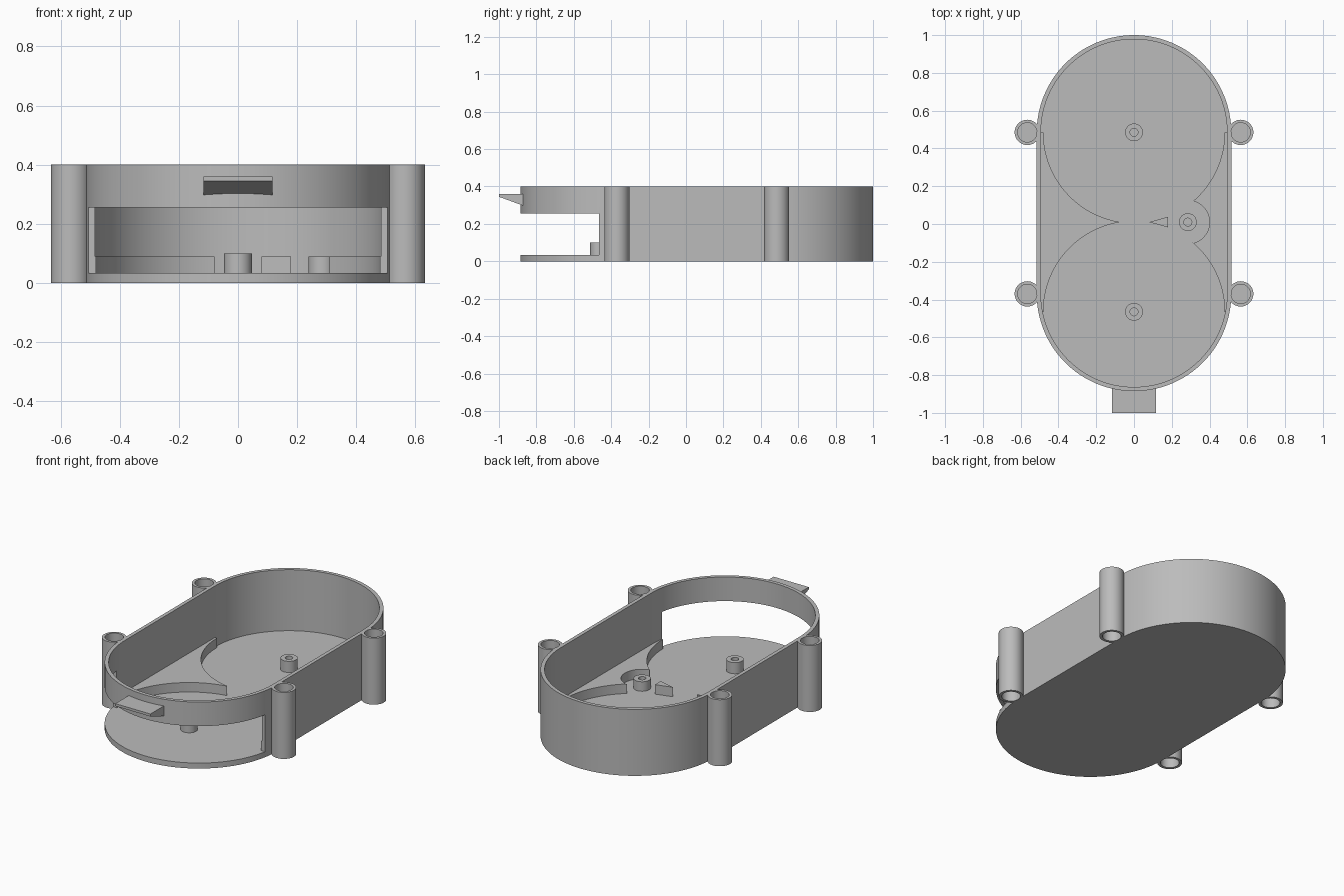
import bpy, bmesh, math
from mathutils import Vector

cube = bpy.data.objects.get("Cube")
if cube:
    bpy.data.objects.remove(cube)

GREY = (0.5, 0.5, 0.5, 1)
mat = bpy.data.materials.new("plain grey")
mat.use_nodes = True
mat.diffuse_color = GREY
mat.node_tree.nodes["Principled BSDF"].inputs["Base Color"].default_value = GREY

REAR, FRONT = 0.485, -0.37     # centres of the rounded ends
OUTER, WALL = 0.515, 0.022
HEIGHT, FLOOR = 0.4, 0.033
CUT_Y, CUT_TOP = -0.465, 0.255


def finish(name, bm, smooth=True):
    bmesh.ops.recalc_face_normals(bm, faces=bm.faces)
    mesh = bpy.data.meshes.new(name)
    bm.to_mesh(mesh)
    bm.free()
    ob = bpy.data.objects.new(name, mesh)
    bpy.context.collection.objects.link(ob)
    mesh.materials.append(mat)
    if smooth:
        shade(ob)
    return ob


def shade(ob):
    bpy.ops.object.select_all(action='DESELECT')
    ob.select_set(True)
    bpy.context.view_layer.objects.active = ob
    bpy.ops.object.shade_smooth_by_angle(angle=math.radians(30))


def arc(cx, cy, r, a0, a1, n=48):
    angles = [math.radians(a0 + (a1 - a0) * i / n) for i in range(n + 1)]
    return [(cx + r * math.cos(a), cy + r * math.sin(a)) for a in angles]


def prism(name, outline, z0, z1, smooth=True):
    bm = bmesh.new()
    face = bm.faces.new([bm.verts.new((x, y, z0)) for x, y in outline])
    ext = bmesh.ops.extrude_face_region(bm, geom=[face])
    tops = [v for v in ext["geom"] if isinstance(v, bmesh.types.BMVert)]
    bmesh.ops.translate(bm, verts=tops, vec=(0, 0, z1 - z0))
    return finish(name, bm, smooth)


def lathe(name, profile, x, y, steps=48):
    # Spin an (r, z) profile about a vertical axis
    bm = bmesh.new()
    verts = [bm.verts.new((x + r, y, z)) for r, z in profile]
    edges = [bm.edges.new(pair) for pair in zip(verts, verts[1:])]
    bmesh.ops.spin(bm, geom=verts + edges, cent=(x, y, 0), axis=(0, 0, 1),
                   angle=math.tau, steps=steps)
    bmesh.ops.remove_doubles(bm, verts=bm.verts, dist=0.0001)
    return finish(name, bm)


def subtract(target, cutter):
    mod = target.modifiers.new("cut", 'BOOLEAN')
    mod.operation, mod.solver, mod.object = 'DIFFERENCE', 'EXACT', cutter
    bpy.ops.object.select_all(action='DESELECT')
    bpy.context.view_layer.objects.active = target
    target.select_set(True)
    bpy.ops.object.modifier_apply(modifier=mod.name)
    bpy.data.objects.remove(cutter)


def stadium(r):
    return arc(0, REAR, r, 0, 180, 64) + arc(0, FRONT, r, 180, 360, 64)


# Open tray with a wide slot through its front end
tray = prism("tray_shell", stadium(OUTER), 0, HEIGHT, False)
subtract(tray, prism("cavity", stadium(OUTER - WALL), FLOOR, HEIGHT + 0.1, False))
slot = [(-0.7, -1.2), (0.7, -1.2), (0.7, CUT_Y), (-0.7, CUT_Y)]
subtract(tray, prism("slot", slot, FLOOR, CUT_TOP, False))
shade(tray)

# Raised cusps that leave two round pockets on the floor
R, MID, LEDGE = 0.48, 0.01, 0.09
EDGE = OUTER - WALL / 2
tip = math.degrees(math.acos(0.08 / R))
cusp = arc(0, REAR, R, 180, 360 - tip - 2 * (90 - tip))
cusp += arc(0, CUT_Y, R, tip + 2 * (90 - tip), 180)
cusp += [(-EDGE + 0.006, CUT_Y), (-EDGE, FRONT), (-EDGE, REAR)]
prism("right_cusp", cusp, FLOOR - 0.01, LEDGE)

# The left cusp stops at a round notch about the side post
NOTCH_X, NOTCH_R = 0.285, 0.115
stop = math.degrees(math.acos(0.31 / R))
side = arc(0, REAR, R, 0, -stop)
side += arc(NOTCH_X, MID, NOTCH_R, 75, -75)
side += arc(0, CUT_Y, R, stop, 0)
side += [(EDGE - 0.006, CUT_Y), (EDGE, FRONT), (EDGE, REAR)]
prism("left_cusp", side, FLOOR - 0.01, LEDGE)

# Arrow-shaped pointer on the floor
prism("pointer", [(0.08, MID), (0.18, MID - 0.028), (0.18, MID + 0.028)],
      FLOOR - 0.01, LEDGE)

# Hollow pins on the floor
for name, x, y in (("rear_pin", 0, REAR), ("front_pin", 0, CUT_Y),
                   ("side_pin", NOTCH_X, MID)):
    top = LEDGE if x else 0.1
    lathe(name, [(0.047, FLOOR - 0.01), (0.047, top), (0.021, top),
                 (0.021, FLOOR + 0.001), (0, FLOOR + 0.001)], x, y, 32)

# Corner tubes with a blind hole at each end
TUBE, BORE, DEPTH = 0.067, 0.051, 0.1
for sx, side_name in ((1, "left"), (-1, "right")):
    for y, end in ((REAR, "rear"), (FRONT, "front")):
        lathe(f"{end}_{side_name}_tube",
              [(0, DEPTH), (BORE, DEPTH), (BORE, 0), (TUBE, 0), (TUBE, HEIGHT),
               (BORE, HEIGHT), (BORE, HEIGHT - DEPTH), (0, HEIGHT - DEPTH)],
              sx * 0.565, y)

# Tapered finger tab on the front
TAB = 0.117
section = [(-1.0, 0.345), (-1.0, 0.36), (-0.872, 0.36), (-0.872, 0.298)]
bm = bmesh.new()
face = bm.faces.new([bm.verts.new((-TAB, y, z)) for y, z in section])
ext = bmesh.ops.extrude_face_region(bm, geom=[face])
moved = [v for v in ext["geom"] if isinstance(v, bmesh.types.BMVert)]
bmesh.ops.translate(bm, verts=moved, vec=Vector((2 * TAB, 0, 0)))
finish("finger_tab", bm, False)
